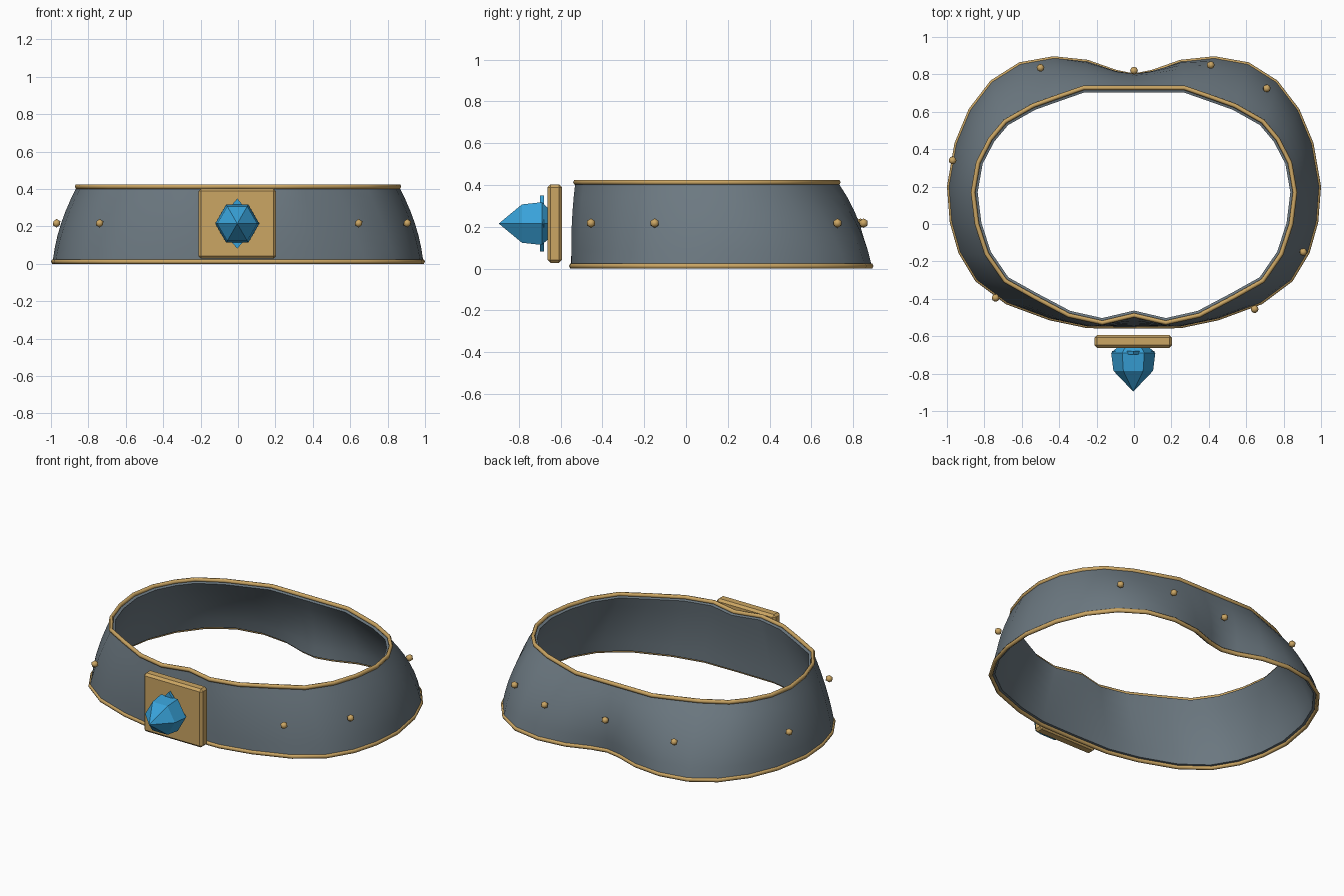
import bpy, bmesh, math
from mathutils import Vector

if "Cube" in bpy.data.objects:
    bpy.data.objects.remove(bpy.data.objects["Cube"])


def material(name, rgb):
    m = bpy.data.materials.new(name)
    m.diffuse_color = (*rgb, 1)
    m.use_nodes = True
    m.node_tree.nodes["Principled BSDF"].inputs["Base Color"].default_value = m.diffuse_color
    return m


STEEL = material("blue grey leather", (0.15, 0.19, 0.22))
GOLD = material("gold", (0.60, 0.38, 0.125))
BLUE = material("gem blue", (0.04, 0.36, 0.69))


def finish(name, bm, mat, smooth=None):
    bmesh.ops.recalc_face_normals(bm, faces=bm.faces)
    me = bpy.data.meshes.new(name)
    bm.to_mesh(me)
    bm.free()
    me.materials.append(mat)
    ob = bpy.data.objects.new(name, me)
    bpy.context.collection.objects.link(ob)
    if smooth:
        bpy.ops.object.select_all(action='DESELECT')
        ob.select_set(True)
        bpy.context.view_layer.objects.active = ob
        bpy.ops.object.shade_smooth_by_angle(angle=math.radians(smooth))
    return ob


def loft(name, rings, mat, wrap=False, smooth=None):
    """Skin closed rings; wrap joins the last ring to the first, else ends are capped."""
    bm = bmesh.new()
    vs = [[bm.verts.new(p) for p in r] for r in rings]
    n = len(vs[0])
    for a in range(len(vs) if wrap else len(vs) - 1):
        r, s = vs[a], vs[(a + 1) % len(vs)]
        for i in range(n):
            j = (i + 1) % n
            bm.faces.new((r[i], r[j], s[j], s[i]))
    if not wrap:
        bm.faces.new(vs[0])
        bm.faces.new(vs[-1])
    return finish(name, bm, mat, smooth)


def mirrored(half):
    pts = [Vector(p) for p in half]
    return pts + [Vector((-p.x, p.y)) for p in pts[-2:0:-1]]


def offset(pts, d):
    """Move an outline outward by d (a number, or a function of the normal)."""
    out = []
    for i, p in enumerate(pts):
        t = (pts[(i + 1) % len(pts)] - pts[i - 1]).normalized()
        nrm = Vector((-t.y, t.x))
        out.append(p + nrm * (d(nrm) if callable(d) else d))
    return out


# Half outlines of the band, from back centre round to front centre
bottom = mirrored([(0, .795), (.10, .815), (.25, .868), (.43, .887), (.61, .855), (.76, .76),
                   (.875, .61), (.95, .43), (.99, .2), (.975, .01), (.93, -.15), (.84, -.30),
                   (.68, -.42), (.45, -.505), (.25, -.547), (0, -.55)])
top = mirrored([(0, .73), (.10, .73), (.27, .73), (.40, .685), (.54, .635), (.69, .55),
                (.77, .455), (.835, .33), (.863, .17), (.842, 0), (.79, -.16), (.69, -.305),
                (.53, -.395), (.35, -.49), (.17, -.53), (0, -.49)])
Z0, Z1, THICK = .018, .408, .027

# Band: outer wall bulging at mid height, then the inner wall back down
outer, inner = [], []
for k in range(7):
    t = k / 6
    mid = [a.lerp(b, t) for a, b in zip(bottom, top)]
    mid = offset(mid, lambda n: (.020 + .012 * n.y) * 4 * t * (1 - t))
    z = Z0 + (Z1 - Z0) * t
    outer.append([(p.x, p.y, z) for p in mid])
    inner.append([(p.x, p.y, z - .008 * t) for p in offset(mid, -THICK)])
loft("band", outer + inner[::-1], STEEL, wrap=True, smooth=40)

# Gold piping along both edges, standing slightly proud of the band
for name, line, zc in (("bottom_trim", bottom, .012), ("top_trim", top, .413)):
    rings = []
    for k in range(6):
        a = math.tau * k / 6
        rings.append([(p.x, p.y, zc + .0135 * math.sin(a))
                      for p in offset(line, .012 * math.cos(a) - .002)])
    loft(name, rings, GOLD, wrap=True, smooth=75)

# Small studs around the band
for i, (x, y) in enumerate([(-.97, .34), (-.5, .835), (0, .82), (.41, .85),
                            (.71, .725), (.905, -.15), (.645, -.455), (-.74, -.395)]):
    bm = bmesh.new()
    bmesh.ops.create_icosphere(bm, subdivisions=1, radius=.023)
    bmesh.ops.translate(bm, verts=bm.verts, vec=(x, y, .217))
    finish(f"stud_{i + 1}", bm, GOLD, smooth=60)

# Front plate with bevelled edges
bm = bmesh.new()
bmesh.ops.create_cube(bm, size=1)
bmesh.ops.scale(bm, verts=bm.verts, vec=(.416, .068, .375))
bmesh.ops.translate(bm, verts=bm.verts, vec=(-.004, -.628, .215))
bmesh.ops.bevel(bm, geom=bm.edges[:], offset=.014, segments=1, affect='EDGES')
finish("front_plate", bm, GOLD)


def hexagon(y, r):
    return [(-.004 + r * math.cos(math.tau * i / 6), y, .215 + r * math.sin(math.tau * i / 6))
            for i in range(6)]


# Six sided gem, pointing forward
loft("gem", [hexagon(y, r) for y, r in
             [(-.645, .07), (-.69, .118), (-.785, .106), (-.895, .001)]], BLUE)

# Thin pointed setting behind the gem
loft("gem_setting", [[(-.004 + x, y, .215 + z) for x, z in
                      [(.113, 0), (0, .134), (-.113, 0), (0, -.134)]]
                     for y in (-.68, -.698)], BLUE)
